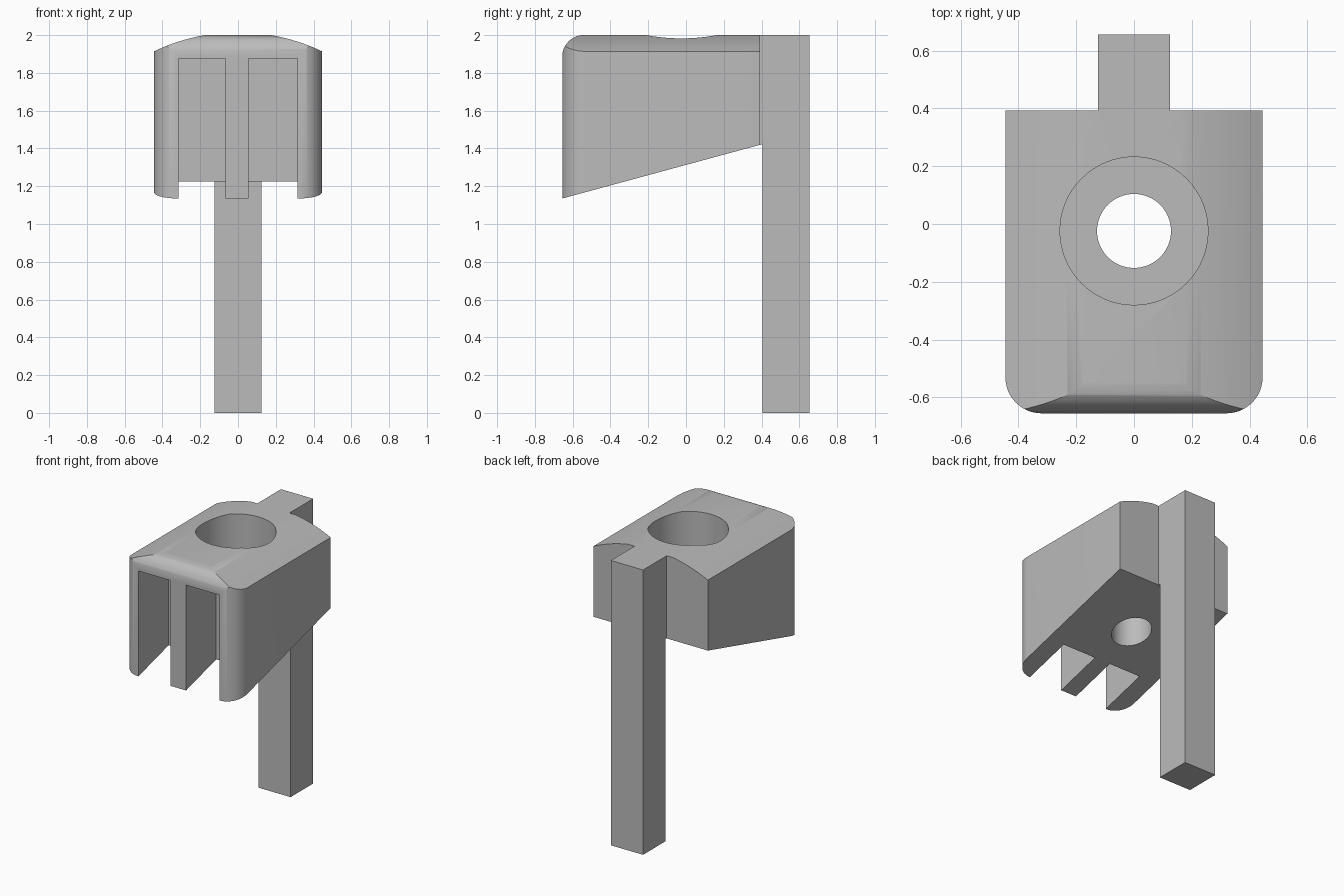
import bpy, bmesh
from math import sin, cos, pi, asin

if "Cube" in bpy.data.objects:
    bpy.data.objects.remove(bpy.data.objects["Cube"])

grey = bpy.data.materials.new("plain grey")
grey.use_nodes = True
grey.diffuse_color = (0.5, 0.5, 0.5, 1)
grey.node_tree.nodes["Principled BSDF"].inputs["Base Color"].default_value = (0.5, 0.5, 0.5, 1)


def arc(cx, cy, r, a0, a1, n):
    return [(cx + r * cos(a0 + (a1 - a0) * i / n), cy + r * sin(a0 + (a1 - a0) * i / n))
            for i in range(n + 1)]


def prism(name, outline, axis, lo, hi):
    """Extrude a 2D outline along an axis from lo to hi."""
    place = {"X": lambda a, b, d: (d, a, b),
             "Y": lambda a, b, d: (a, d, b),
             "Z": lambda a, b, d: (a, b, d)}[axis]
    bm = bmesh.new()
    ends = [[bm.verts.new(place(a, b, d)) for a, b in outline] for d in (lo, hi)]
    n = len(outline)
    for ring in ends:
        bm.faces.new(ring)
    for i in range(n):
        j = (i + 1) % n
        bm.faces.new((ends[0][i], ends[0][j], ends[1][j], ends[1][i]))
    bmesh.ops.recalc_face_normals(bm, faces=bm.faces)
    mesh = bpy.data.meshes.new(name)
    bm.to_mesh(mesh)
    bm.free()
    obj = bpy.data.objects.new(name, mesh)
    bpy.context.collection.objects.link(obj)
    return obj


def rect(x0, x1, y0, y1):
    return [(x0, y0), (x1, y0), (x1, y1), (x0, y1)]


def select_only(obj):
    bpy.ops.object.select_all(action="DESELECT")
    obj.select_set(True)
    bpy.context.view_layer.objects.active = obj


def combine(obj, tool, operation):
    mod = obj.modifiers.new("cut", "BOOLEAN")
    mod.operation, mod.object, mod.solver = operation, tool, "EXACT"
    select_only(obj)
    bpy.ops.object.modifier_apply(modifier=mod.name)
    bpy.data.objects.remove(tool)


W, FRONT, BACK, NECK = 0.445, -0.655, 0.393, 0.405
POST = 0.125

# Head plan: rounded front corners and a narrow neck at the back
r = 0.125
plan = (arc(-W + r, FRONT + r, r, pi, 1.5 * pi, 12)
        + arc(W - r, FRONT + r, r, 1.5 * pi, 2 * pi, 12)
        + [(W, BACK), (POST, BACK), (POST, NECK), (-POST, NECK), (-POST, BACK), (-W, BACK)])
head = prism("head", plan, "Z", 1, 2.2)

# Side shape: sloping underside and rounded top front edge
r = 0.115
slope = 0.2714
front = FRONT - 0.0005
side = ([(front, 1.135), (0.6, 1.135 + slope * (0.6 - FRONT)), (0.6, 2.0005)]
        + arc(front + r, 2.0005 - r, r, pi / 2, pi, 14))
combine(head, prism("side_shape", side, "X", -1, 1), "INTERSECT")

# Arched top with a flat crown
R, flat = 1.03, 0.175
a0, a1 = asin(flat / R), asin(0.5 / R)
cz = 2 - R * cos(a0)
arch = (arc(0, cz, R, pi / 2 - a1, pi / 2 - a0, 12)
        + arc(0, cz, R, pi / 2 + a0, pi / 2 + a1, 12) + [(-0.5, 0.9), (0.5, 0.9)])
combine(head, prism("arch_shape", arch, "Y", -1, 1), "INTERSECT")

# Two front slots
for x0, x1 in ((-0.315, -0.067), (0.055, 0.315)):
    combine(head, prism("slot", rect(x0, x1, -0.9, -0.32), "Z", 0.9, 1.875), "DIFFERENCE")

# Stepped screw hole
for radius, floor in ((0.128, 0.8), (0.256, 1.6)):
    circle = arc(0, -0.024, radius, 0, 2 * pi, 64)[:-1]
    combine(head, prism("bore", circle, "Z", floor, 2.4), "DIFFERENCE")

# Square post
post = prism("post", rect(-POST, POST, NECK, 0.655), "Z", 0, 2)

for obj in (head, post):
    obj.data.materials.clear()
    obj.data.materials.append(grey)
    select_only(obj)
    bpy.ops.object.shade_smooth_by_angle(angle=0.5)
